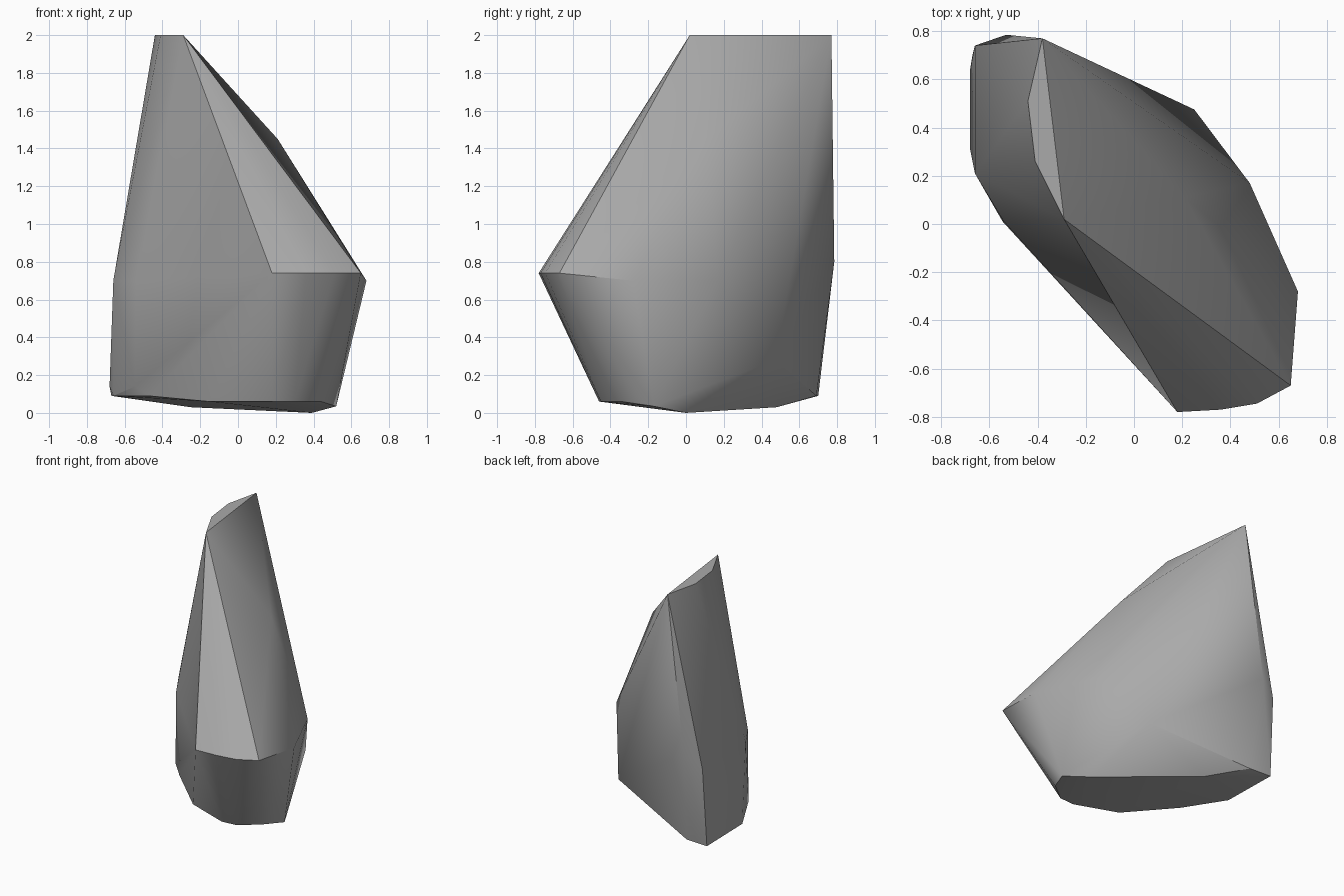
import bpy
import bmesh
from math import radians

# Remove the default object
default_cube = bpy.data.objects.get("Cube")
if default_cube:
    bpy.data.objects.remove(default_cube, do_unlink=True)


def make_material(name, colour):
    """Plain single-colour material for viewport and render."""
    material = bpy.data.materials.new(name)
    material.use_nodes = True
    material.diffuse_color = colour
    shader = material.node_tree.nodes["Principled BSDF"]
    shader.inputs["Base Color"].default_value = colour
    shader.inputs["Roughness"].default_value = 0.9
    return material


def ring(height, outline):
    """Lift a flat outline of (x, y) corners to one height."""
    return [(x, y, height) for x, y in outline]


# Narrow flat crest along the top
crest = ring(2, [(-.38, .77), (-.44, .51), (-.41, .26), (-.29, .02)])

# Widest part: overhanging front lip, then the left flank and the back
front_lip = ring(.74, [(.18, -.78), (.36, -.77), (.51, -.745), (.65, -.67)])
flanks = ring(.7, [(.68, -.28), (.48, .17), (-.54, .01),
                   (-.66, .21), (-.66, .74)])

# Single corners that break the large side facets
chips = [(.21, .11, 1.45), (.25, .475, .28), (-.53, .785, .8)]

# Rounded lower edge and slightly tilted underside
left_foot = ring(.14, [(-.545, .01), (-.68, .31), (-.68, .64)])
lower_edge = ring(.09, [(-.47, -.05), (-.66, .25), (-.67, .7), (-.49, .69)])
front_foot = ring(.06, [(-.15, -.34), (.18, -.46), (.3, -.45), (.44, -.34)])
underside = [(.52, -.17, .035), (.39, 0, 0), (-.25, .48, .03)]

# Wrap all the corners in one faceted skin
bm = bmesh.new()
for part in (crest, front_lip, flanks, chips,
             left_foot, lower_edge, front_foot, underside):
    for corner in part:
        bm.verts.new(corner)
hull = bmesh.ops.convex_hull(bm, input=bm.verts, use_existing_faces=False)
unused = set(hull["geom_interior"]) | set(hull["geom_unused"])
bmesh.ops.delete(bm, geom=[g for g in unused if isinstance(g, bmesh.types.BMVert)],
                 context="VERTS")
bmesh.ops.recalc_face_normals(bm, faces=bm.faces)

mesh = bpy.data.meshes.new("rock")
bm.to_mesh(mesh)
bm.free()
mesh.materials.append(make_material("stone grey", (.4, .4, .4, 1)))

rock = bpy.data.objects.new("rock", mesh)
bpy.context.collection.objects.link(rock)

# Soften the shallow creases and keep the hard ones
bpy.ops.object.select_all(action="DESELECT")
rock.select_set(True)
bpy.context.view_layer.objects.active = rock
bpy.ops.object.shade_smooth_by_angle(angle=radians(30))
